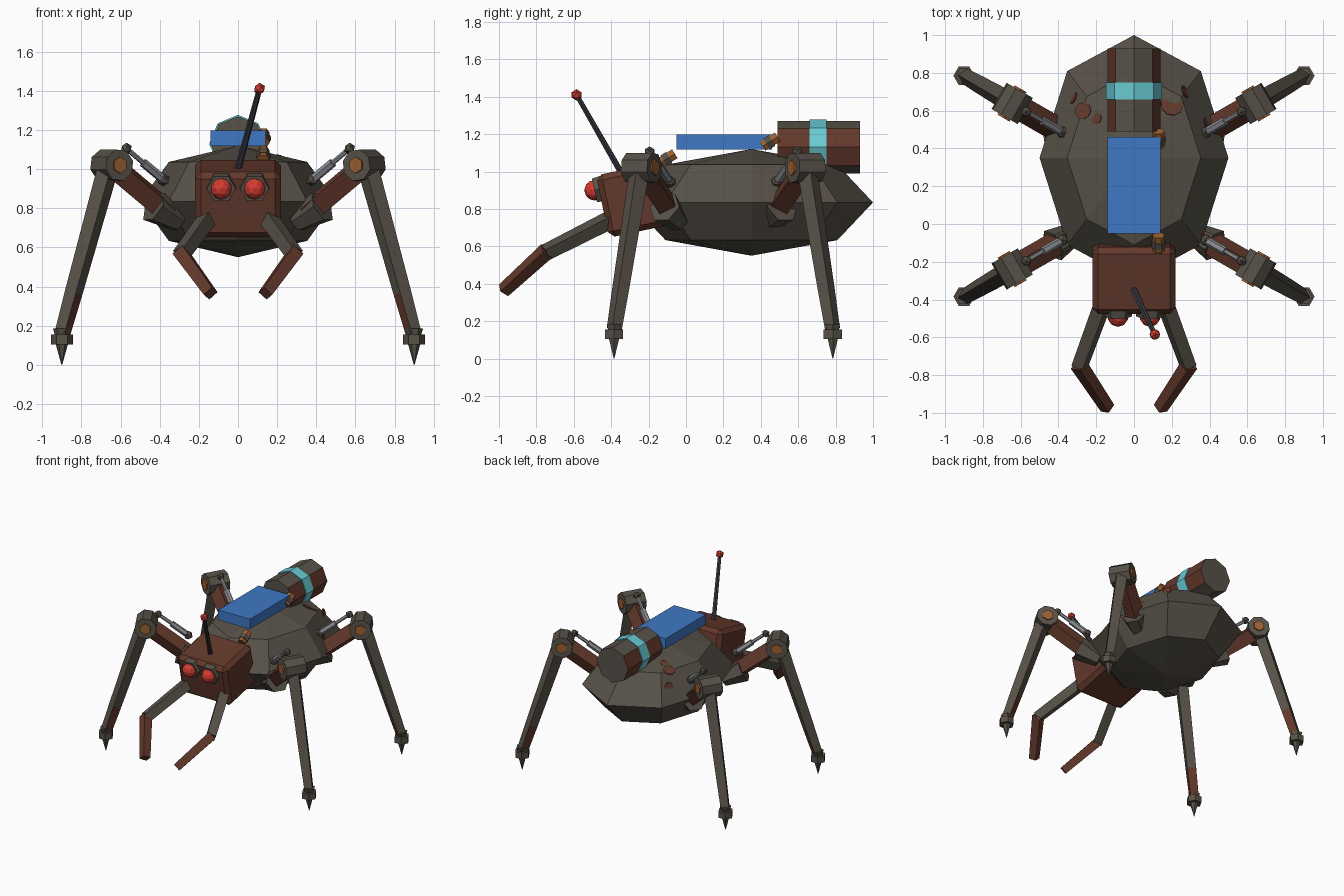
import bpy, bmesh, math
from mathutils import Vector, Matrix
from mathutils.bvhtree import BVHTree

cube = bpy.data.objects.get("Cube")
if cube:
    bpy.data.objects.remove(cube, do_unlink=True)


def material(name, rgb):
    m = bpy.data.materials.new(name)
    m.use_nodes = True
    m.diffuse_color = (*rgb, 1)
    m.node_tree.nodes["Principled BSDF"].inputs["Base Color"].default_value = (*rgb, 1)
    return m


metal = material("weathered metal", (0.095, 0.082, 0.064))
rust = material("rust", (0.125, 0.04, 0.024))
blue = material("panel blue", (0.05, 0.19, 0.56))
cyan = material("glow cyan", (0.14, 0.6, 0.65))
red = material("eye red", (0.65, 0.045, 0.032))
copper = material("copper", (0.33, 0.115, 0.03))
steel = material("piston steel", (0.26, 0.27, 0.3))
dark = material("antenna dark", (0.038, 0.038, 0.053))


def finish(name, bm, *mats):
    bmesh.ops.recalc_face_normals(bm, faces=bm.faces)
    mesh = bpy.data.meshes.new(name)
    bm.to_mesh(mesh)
    bm.free()
    for m in mats:
        mesh.materials.append(m)
    ob = bpy.data.objects.new(name, mesh)
    bpy.context.collection.objects.link(ob)
    return ob


def rod(name, a, b, radii, sides, *mats, stops=(0, 1), paint=None):
    """Faceted rod from a to b, with a ring of the given radius at each stop."""
    a, b = Vector(a), Vector(b)
    turn = Vector((0, 0, 1)).rotation_difference(b - a)
    start = math.pi / 4 if sides == 4 else 0
    bm = bmesh.new()
    rings = []
    for t, r in zip(stops, radii):
        ring = []
        for i in range(sides):
            ang = start + i * math.tau / sides
            offset = turn @ Vector((r * math.cos(ang), r * math.sin(ang), 0))
            ring.append(bm.verts.new(a.lerp(b, t) + offset))
        rings.append(ring)
    for low, high in zip(rings, rings[1:]):
        for i in range(sides):
            j = (i + 1) % sides
            bm.faces.new((low[i], low[j], high[j], high[i]))
    bm.faces.new(rings[0][::-1])
    bm.faces.new(rings[-1])
    bmesh.ops.recalc_face_normals(bm, faces=bm.faces)
    if paint:
        for f in bm.faces:
            f.normal_update()
            f.material_index = int(paint(f))
    return finish(name, bm, *mats)


def ball(name, centre, r, mat, detail=1):
    bm = bmesh.new()
    bmesh.ops.create_icosphere(bm, subdivisions=detail, radius=r,
                               matrix=Matrix.Translation(centre))
    return finish(name, bm, mat)


def box(name, centre, size, mat, tilt=0, bevel=0):
    bm = bmesh.new()
    bmesh.ops.create_cube(bm, size=1, matrix=Matrix.Diagonal((*size, 1)))
    if bevel:
        bmesh.ops.bevel(bm, geom=bm.edges[:], offset=bevel, segments=1, affect='EDGES')
    bm.transform(Matrix.Translation(centre) @ Matrix.Rotation(tilt, 4, 'X'))
    return finish(name, bm, mat)


# Body: coarse ellipsoid, with thin rust patches laid on its facets
bm = bmesh.new()
bmesh.ops.create_uvsphere(bm, u_segments=8, v_segments=4, radius=1)
bm.transform(Matrix.Translation((0, 0.35, 0.835)) @ Matrix.Diagonal((0.5, 0.65, 0.285, 1)))
tree = BVHTree.FromBMesh(bm)
finish("body", bm, metal)
for x, y, r in ((0.2, 0.63, 0.06), (-0.27, 0.6, 0.045), (0.39, 0.53, 0.04),
                (-0.32, 0.67, 0.035), (0.27, 0.7, 0.035), (-0.2, 0.56, 0.03)):
    spot, normal, _, _ = tree.ray_cast(Vector((x, y, 2)), Vector((0, 0, -1)))
    rod("body_rust_patch", spot - normal * 0.002, spot + normal * 0.003, (r, r), 9, rust)

# Head
TILT = math.radians(12)
box("head", (0, -0.27, 0.85), (0.44, 0.36, 0.34), rust, TILT, 0.03)
forward = Vector((0, -math.cos(TILT), -math.sin(TILT)))

# Antenna
rod("antenna", (0, -0.35, 1.0), (0.11, -0.585, 1.41), (0.018, 0.014), 6, dark)
ball("antenna_tip", (0.11, -0.585, 1.41), 0.031, red)

# Back panel and canister
box("back_panel", (0, 0.205, 1.158), (0.28, 0.51, 0.08), blue)
rod("canister", (0, 0.49, 1.13), (0, 0.93, 1.13), (0.14, 0.14), 8, metal, rust,
    paint=lambda f: abs(f.normal.x) > 0.8)
rod("canister_band", (0, 0.66, 1.13), (0, 0.75, 1.13), (0.147, 0.147), 8, cyan)

# Copper fittings beside the panel
for y, z in ((0.45, 1.16), (-0.1, 1.07)):
    rod("fitting", (0.13, y - 0.04, z - 0.025), (0.13, y + 0.04, z + 0.025),
        (0.032, 0.032), 6, copper)
    rod("fitting_collar", (0.13, y - 0.02, z - 0.0125), (0.13, y + 0.01, z + 0.006),
        (0.038, 0.038), 6, metal)

for side, s in (("left", 1), ("right", -1)):
    # Eyes
    socket = Vector((s * 0.085, -0.465, 0.905))
    rod(f"{side}_eye_rim", socket - forward * 0.02, socket + forward * 0.025,
        (0.08, 0.074), 6, metal)
    ball(f"{side}_eye", socket + forward * 0.025, 0.055, red, 2)

    # Mandibles
    elbow = Vector((s * 0.288, -0.755, 0.565))
    rod(f"{side}_mandible_upper", (s * 0.15, -0.38, 0.755), elbow, (0.052, 0.047), 4, metal)
    rod(f"{side}_mandible_lower", elbow + Vector((s * 0.005, 0.01, 0.01)),
        (s * 0.14, -0.975, 0.365), (0.047, 0.04), 4, rust)

    # Legs: each lies in a vertical plane turned 30 degrees from sideways
    for end, e in (("rear", 1), ("front", -1)):
        name = f"{side}_{end}"

        def at(x, z):
            return Vector((s * x, 0.2 + e * (0.28 + 0.575 * (x - 0.37)), z))

        knee = at(0.645, 1.02)
        axle = Vector((-s * 0.5, e * 0.866, 0))
        rod(name + "_shoulder", at(0.3, 0.73), at(0.43, 0.81), (0.055, 0.09), 6, metal)
        rod(name + "_thigh", at(0.36, 0.78), knee, (0.068, 0.068), 4, rust)
        rod(name + "_knee", knee - axle * 0.08, knee + axle * 0.08, (0.083, 0.083), 8, metal)
        rod(name + "_knee_pin", knee - axle * 0.09, knee + axle * 0.09,
            (0.042, 0.042), 6, copper)

        # Shin, rusted low down on its forward faces
        rod(name + "_shin", at(0.66, 1.02), at(0.897, 0.16), (0.056, 0.047, 0.042), 4,
            metal, rust, stops=(0, 0.76, 1),
            paint=lambda f: f.calc_center_median().z < 0.35 and s * f.normal.x < 0
            and f.normal.z > -0.6)

        # Foot
        rod(name + "_ankle", at(0.9, 0.15), at(0.9, 0.185), (0.035, 0.045), 6, metal)
        rod(name + "_foot", at(0.9, 0.105), at(0.9, 0.155), (0.056, 0.056), 6, metal)
        rod(name + "_claw", at(0.9, 0.0), at(0.9, 0.108), (0.002, 0.032), 6, metal)

        # Piston above the thigh
        top, base = at(0.57, 1.105), at(0.38, 0.945)
        ball(name + "_piston_joint", top, 0.03, metal)
        ball(name + "_piston_base", base, 0.034, metal)
        rod(name + "_piston_rod", top, base, (0.013, 0.013), 6, steel)
        rod(name + "_piston_sleeve", base, base.lerp(top, 0.55), (0.023, 0.023), 6, steel)
